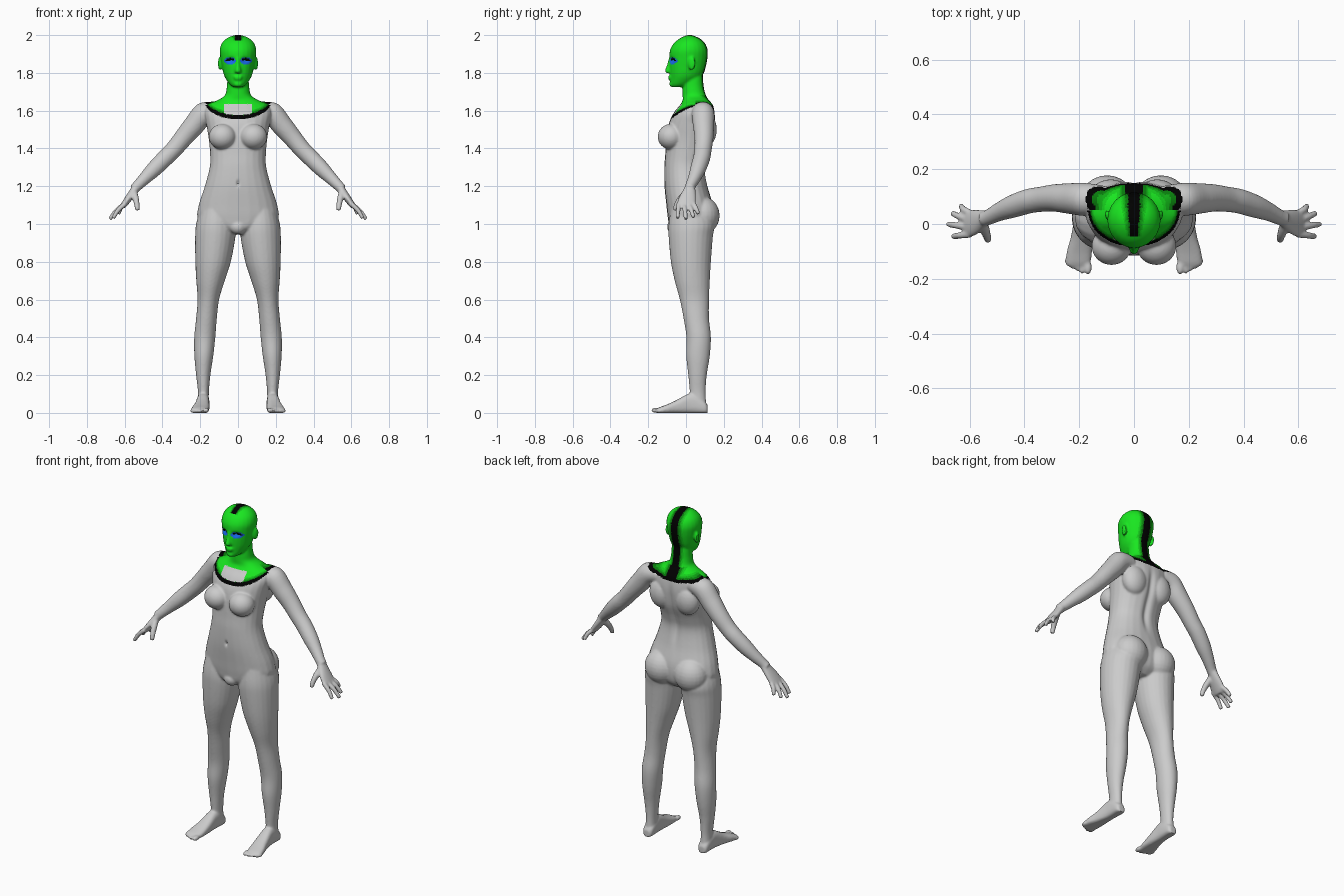
import bpy, bmesh, math
from mathutils import Vector as V, Matrix

bm = bmesh.new()
N = 24


def sweep(rings, mirror=False, power=1.0, sub=5):
    """Skin smoothly interpolated elliptical rings (centre, u, v) and cap them."""
    fine = []
    for i in range(len(rings) - 1):
        q = [rings[min(max(i + k, 0), len(rings) - 1)] for k in (-1, 0, 1, 2)]
        for s in range(sub):
            t = s / sub
            fine.append([0.5 * (2 * b + (c - a) * t + (2 * a - 5 * b + 4 * c - d) * t * t
                                + (3 * b - a - 3 * c + d) * t ** 3) for a, b, c, d in zip(*q)])
    fine.append(rings[-1])
    for side in ((1, -1) if mirror else (1,)):
        loops = []
        for c, u, v in fine:
            loop = []
            for k in range(N):
                a = 2 * math.pi * k / N
                ca, sa = math.cos(a), math.sin(a)
                p = c + u * math.copysign(abs(ca) ** power, ca) + v * math.copysign(abs(sa) ** power, sa)
                loop.append(bm.verts.new((p.x * side, p.y, max(p.z, 0))))
            loops.append(loop)
        for l0, l1 in zip(loops, loops[1:]):
            for k in range(N):
                bm.faces.new((l0[k], l0[(k + 1) % N], l1[(k + 1) % N], l1[k]))
        bm.faces.new(loops[0])
        bm.faces.new(loops[-1])


def slab(z, x0, x1, y0, y1):
    """Horizontal ring from its extents."""
    return [V(((x0 + x1) / 2, (y0 + y1) / 2, z)), V(((x1 - x0) / 2, 0, 0)), V((0, (y1 - y0) / 2, 0))]


def tube(points):
    """Round rings (x, y, z, radius) square to their path."""
    ps = [V(p[:3]) for p in points]
    out = []
    for i, p in enumerate(ps):
        d = (ps[min(i + 1, len(ps) - 1)] - ps[max(i - 1, 0)]).normalized()
        u = d.cross(V((0, 1, 0.1))).normalized()
        out.append([p, u * points[i][3], d.cross(u) * points[i][3]])
    return out


def blob(c, r, mirror=True, tilt=0):
    """Ellipsoid."""
    for side in ((1, -1) if mirror else (1,)):
        m = (Matrix.Translation((c[0] * side, c[1], c[2])) @ Matrix.Rotation(tilt * side, 4, 'Z')
             @ Matrix.Diagonal((*r, 1)))
        bmesh.ops.create_uvsphere(bm, u_segments=24, v_segments=14, radius=1, matrix=m)


# torso and neck: z, half width, front, back
torso = [(.945, .07, -.05, .09), (.98, .15, -.085, .13), (1.03, .212, -.096, .145), (1.1, .208, -.104, .142),
         (1.2, .176, -.114, .115), (1.3, .15, -.115, .1), (1.37, .148, -.11, .115), (1.45, .155, -.105, .145),
         (1.53, .168, -.092, .156), (1.59, .178, -.064, .153), (1.63, .16, -.032, .143), (1.655, .11, -.018, .122),
         (1.68, .07, -.018, .106), (1.72, .06, -.018, .095), (1.77, .056, -.012, .09), (1.84, .05, 0, .085)]
sweep([slab(z, -w, w, f, b) for z, w, f, b in torso], power=.92)
blob((.082, -.08, 1.462), (.073, .07, .068))            # breasts
blob((.098, .088, 1.045), (.098, .09, .1))              # buttocks
blob((0, -.06, .985), (.045, .04, .04), False)          # pubic mound
blob((.085, .105, 1.5), (.075, .058, .09))              # shoulder blades

# legs: z, inner, outer, front, back
legs = [(1.08, .03, .2, -.08, .12), (1.0, .014, .222, -.092, .15), (.93, .014, .227, -.092, .142),
        (.8, .038, .226, -.08, .132), (.7, .07, .221, -.06, .126), (.6, .1, .214, -.033, .122),
        (.5, .112, .222, -.013, .122), (.4, .12, .232, .002, .132), (.3, .131, .231, .001, .126),
        (.2, .146, .222, .012, .11), (.11, .154, .212, .02, .104), (.04, .154, .214, .025, .108)]
sweep([slab(*r) for r in legs], True)

# feet: y, centre x, half width, height
feet = [(.115, .184, .018, .04), (.1, .184, .03, .06), (.05, .184, .033, .1), (.01, .186, .034, .1),
        (-.05, .191, .04, .068), (-.1, .199, .046, .045), (-.14, .203, .045, .03), (-.155, .203, .04, .022)]
sweep([[V((x, y, h / 2 - .002)), V((w, 0, 0)), V((0, 0, h / 2 + .002))] for y, x, w, h in feet], True, .75)
for k in range(5):                                      # toes
    r = .014 if k == 0 else .0105
    blob((.168 + .004 * (k > 0) + .0175 * k, -.158 + .008 * max(k - 1, 0), r), (r, .028 - .002 * k, r))

# arms
sweep(tube([(.11, .09, 1.6, .05), (.18, .09, 1.585, .06), (.235, .093, 1.52, .056), (.29, .095, 1.455, .05),
            (.34, .09, 1.395, .046), (.385, .083, 1.35, .045), (.44, .065, 1.295, .042), (.49, .045, 1.245, .034),
            (.53, .025, 1.205, .028), (.55, .018, 1.185, .027)]), True)

# hands
palm = [(.53, .024, 1.205, .024, .024), (.555, .015, 1.17, .036, .021), (.58, .006, 1.135, .047, .019),
        (.605, .001, 1.1, .05, .016), (.612, 0, 1.09, .046, .012)]
sweep([[V((x, y, z)), V((0, w, 0)), V((.8, 0, .6)) * t] for x, y, z, w, t in palm], True)
for y0, x1, y1, z1 in ((.039, .632, .066, 1.053), (.014, .664, .04, 1.035), (-.012, .679, .0, 1.025),
                       (-.038, .661, -.045, 1.03)):
    a, b = V((.597, y0, 1.108)), V((x1, y1, z1))
    m = a.lerp(b, .5) + V((.006, 0, .004))
    sweep(tube([(*a, .013), (*m, .0125), (*b, .0105)]), True)
sweep(tube([(.55, .0, 1.165, .018), (.541, -.03, 1.132, .017), (.535, -.05, 1.1, .014), (.533, -.06, 1.072, .0115)]), True)

# head: z, half width, front, back
head = [(1.724, .022, -.074, -.03), (1.738, .043, -.084, .03), (1.77, .066, -.084, .075), (1.8, .078, -.086, .095),
        (1.84, .086, -.088, .107), (1.88, .093, -.088, .114), (1.92, .097, -.085, .115), (1.955, .087, -.066, .102),
        (1.98, .064, -.037, .077), (1.994, .036, -.01, .048), (2.001, .01, .012, .028)]
sweep([slab(z, -w, w, f, b) for z, w, f, b in head])
sweep([slab(1.875, -.009, .009, -.094, -.06), slab(1.845, -.011, .011, -.1, -.06),
       slab(1.812, -.018, .018, -.112, -.06), slab(1.8, -.016, .016, -.105, -.06)])   # nose
blob((0, -.083, 1.779), (.026, .013, .007), False)      # upper lip
blob((0, -.082, 1.768), (.022, .013, .007), False)      # lower lip
blob((0, -.076, 1.74), (.022, .013, .014), False)       # chin
blob((.095, .03, 1.85), (.01, .021, .036), True, -.3)   # ears

# fuse the parts into one skin
bmesh.ops.recalc_face_normals(bm, faces=bm.faces)
me = bpy.data.meshes.new("body")
bm.to_mesh(me)
bm.free()
body = bpy.data.objects.new("body", me)
bpy.context.collection.objects.link(body)
bpy.context.view_layer.objects.active = body
body.select_set(True)
mod = body.modifiers.new("fuse", 'REMESH')
mod.mode = 'VOXEL'
mod.voxel_size = .006
bpy.ops.object.modifier_apply(modifier="fuse")
mod = body.modifiers.new("soften", 'SMOOTH')
mod.factor, mod.iterations = .5, 5
bpy.ops.object.modifier_apply(modifier="soften")
me = body.data

# press in eye sockets, navel and spine
for v in me.vertices:
    x, y, z = v.co
    if y < -.03:
        v.co.y += .014 * math.exp(-((abs(x) - .038) / .02) ** 2 - ((z - 1.868) / .013) ** 2)
        v.co.y += .012 * math.exp(-(x / .007) ** 2 - ((z - 1.215) / .014) ** 2)
    elif y > .07:
        v.co.y -= .014 * math.exp(-(x / .018) ** 2 - ((z - 1.4) / .17) ** 4)

# paint: grey skin, five steps from black to green, blue around the eyes
colours = [("skin_grey", (.8, .8, .8, 1)), ("eye_blue", (.01, .15, .85, 1))]
colours += [("green_step_%d" % i, (.01 * i / 4, .8 * i / 4, .015 * i / 4, 1)) for i in range(5)]
for name, col in colours:
    mat = bpy.data.materials.new(name)
    mat.diffuse_color = col
    me.materials.append(mat)


def paint(x, y, z):
    ax = abs(x)
    if z < 1.54 or (ax > .175 and z < 1.75):
        return 0
    arc = math.sqrt(max(0, 1 - (x / .175) ** 2))
    above = z - (1.65 - (.095 if y < .05 else .045) * arc)
    if above < 0:
        return 0
    if y < .05 and z < 1.635 and above > .022 and ax < .075:
        return 0                                        # bare patch inside the collar
    level = 4 if z > 1.7 else (above - .015) / .006 if y < .05 else (above - .01) / .008
    if y > .03 or (z > 1.96 and y > -.045):             # dark stripe down the back
        w = .05 if z < 1.68 else .03 if z < 1.8 else .036
        if y < .06 and z > 1.9:
            w = .02 + .016 * (y + .045) / .105
        level = min(level, (ax / w - .45) * 5)
    if y < -.04:                                        # eyes
        e = math.hypot((ax - .042) / .032, (z - 1.864) / .019)
        if e < 1:
            return 2 if z > 1.866 and e < .75 else 1
    return 2 + int(min(4, max(0, level)))


for p in me.polygons:
    p.material_index = paint(*p.center)
bpy.ops.object.shade_smooth_by_angle(angle=math.radians(40))
